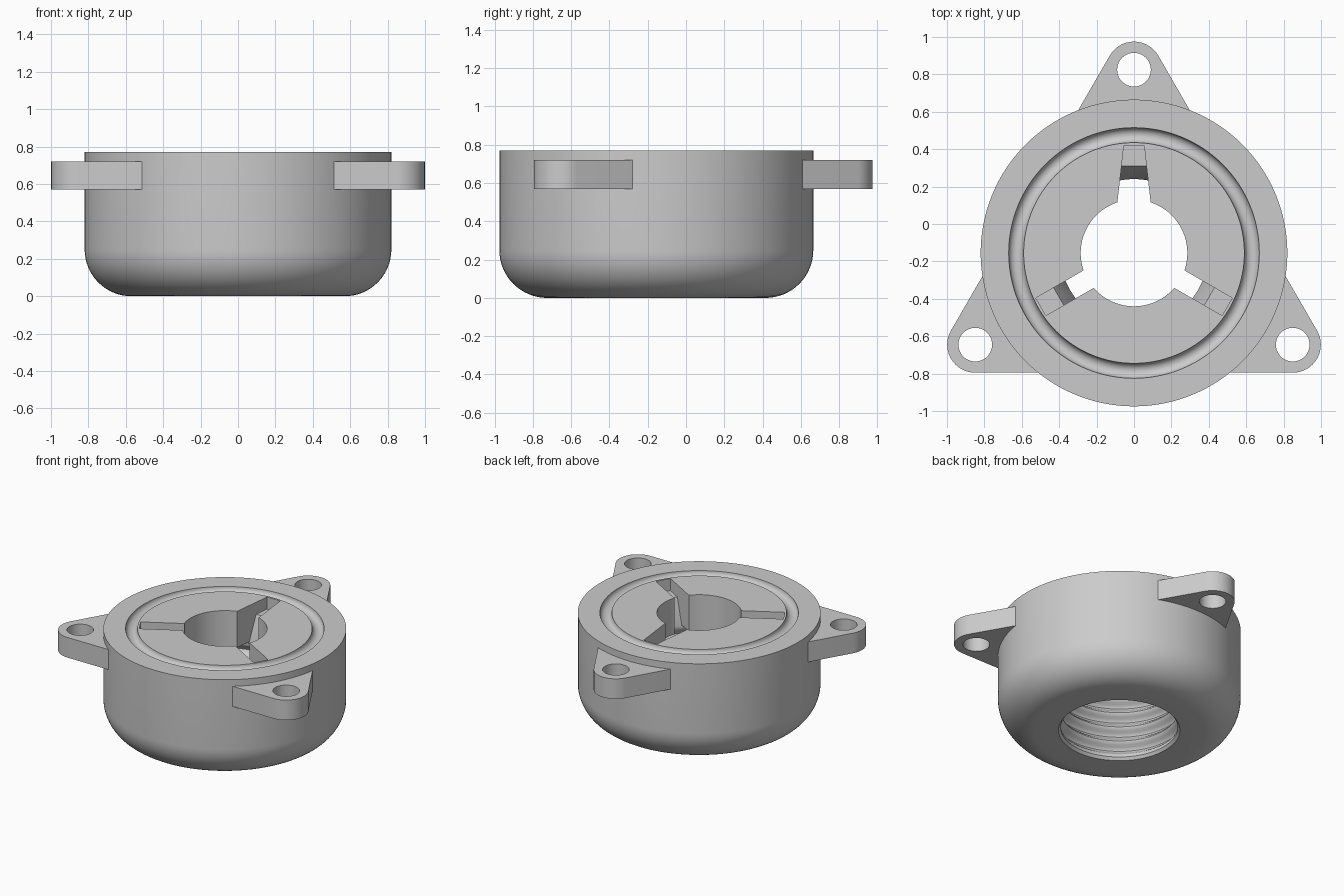
import bpy
import bmesh
from math import pi, sin, cos, radians
from mathutils import Matrix, Vector

cube = bpy.data.objects.get("Cube")
if cube:
    bpy.data.objects.remove(cube, do_unlink=True)

CENTRE = Vector((0, -0.155, 0))   # axis of the round body
ARM_ANGLES = (90, 210, 330)       # three-fold layout of ears and slots
TOP, RADIUS, FILLET = 0.77, 0.82, 0.25
BORE_TOP, HOLE_R = 0.50, 0.285

grey = bpy.data.materials.new("plain grey")
grey.use_nodes = True
grey.diffuse_color = (0.6, 0.6, 0.6, 1)
grey.node_tree.nodes["Principled BSDF"].inputs["Base Color"].default_value = (0.6, 0.6, 0.6, 1)


def finish(bm, name, angle=0):
    """Turn a bmesh into an object placed on the body axis."""
    bmesh.ops.remove_doubles(bm, verts=bm.verts, dist=1e-5)
    bmesh.ops.recalc_face_normals(bm, faces=bm.faces)
    bm.transform(Matrix.Translation(CENTRE) @ Matrix.Rotation(radians(angle), 4, 'Z'))
    mesh = bpy.data.meshes.new(name)
    bm.to_mesh(mesh)
    bm.free()
    mesh.materials.append(grey)
    obj = bpy.data.objects.new(name, mesh)
    bpy.context.collection.objects.link(obj)
    return obj


def lathe(name, profile, steps=128):
    """Revolve a closed (radius, z) outline."""
    bm = bmesh.new()
    verts = [bm.verts.new((r, 0, z)) for r, z in profile]
    edges = [bm.edges.new((v, verts[i - 1])) for i, v in enumerate(verts)]
    bmesh.ops.spin(bm, geom=verts + edges, cent=(0, 0, 0), axis=(0, 0, 1),
                   angle=2 * pi, steps=steps, use_merge=True)
    return finish(bm, name)


def bridge(name, lower, upper, angle=0):
    """Solid between two matching outlines."""
    bm = bmesh.new()
    a = [bm.verts.new(p) for p in lower]
    b = [bm.verts.new(p) for p in upper]
    bm.faces.new(a)
    bm.faces.new(b)
    for i in range(len(a)):
        bm.faces.new((a[i - 1], a[i], b[i], b[i - 1]))
    return finish(bm, name, angle)


def prism(name, outline, z0, z1, angle):
    return bridge(name, [(x, y, z0) for x, y in outline],
                  [(x, y, z1) for x, y in outline], angle)


def combine(target, tool, operation):
    mod = target.modifiers.new(operation.lower(), 'BOOLEAN')
    mod.operation, mod.object, mod.solver = operation, tool, 'EXACT'
    bpy.context.view_layer.objects.active = target
    bpy.ops.object.modifier_apply(modifier=mod.name)
    bpy.data.objects.remove(tool, do_unlink=True)


# Body outline: rounded bottom, flat top with ring groove, hole, threaded bore
outline = []
for i in range(17):
    a = pi / 2 * i / 16
    outline.append((RADIUS - FILLET + FILLET * sin(a), FILLET - FILLET * cos(a)))
outline.append((RADIUS, TOP))
for i in range(17):
    a = pi * i / 16
    outline.append((0.63 + 0.04 * cos(a), TOP - 0.04 * sin(a)))
outline += [(HOLE_R, TOP), (HOLE_R, BORE_TOP), (0.395, BORE_TOP)]
THREADS, PER_TURN, PITCH = 4, 10, 0.11
for i in range(THREADS * PER_TURN + 1):
    t = i / PER_TURN
    outline.append((0.418 - 0.023 * cos(2 * pi * t), 0.475 - PITCH * t))
outline += [(0.395, 0.02), (0.41, 0)]
body = lathe("fitting_body", outline)

# Mounting ears with tangent sides and a bolt hole each
EAR_AT, EAR_R, SIDE = 0.98, 0.15, 0.42
arc = [(EAR_AT + EAR_R * cos(a), EAR_R * sin(a))
       for a in (radians(-60 + 5 * i) for i in range(25))]
dx, dy = SIDE * sin(radians(60)), SIDE * cos(radians(60))
ear_outline = [(arc[0][0] - dx, arc[0][1] - dy)] + arc + [(arc[-1][0] - dx, arc[-1][1] + dy)]
bolt_hole = [(EAR_AT + 0.09 * cos(2 * pi * i / 48), 0.09 * sin(2 * pi * i / 48))
             for i in range(48)]
for angle in ARM_ANGLES:
    ear = prism("ear", ear_outline, 0.57, 0.72, angle)
    combine(ear, prism("bolt_cutter", bolt_hole, 0.5, 0.8, angle), 'DIFFERENCE')
    combine(body, ear, 'UNION')

# Radial slots with a ledge sloping down to the bore; the back one flares inward
slot_side = [(0.2, 0.85), (0.575, 0.85), (0.575, 0.68), (0.465, 0.68), (0.38, 0.46), (0.2, 0.46)]
for angle in ARM_ANGLES:
    flare = 0.115 if angle == 90 else 0
    halves = [0.054 + flare * (0.575 - r) for r, z in slot_side]
    cutter = bridge("slot_cutter",
                    [(r, -h, z) for (r, z), h in zip(slot_side, halves)],
                    [(r, h, z) for (r, z), h in zip(slot_side, halves)], angle)
    combine(body, cutter, 'DIFFERENCE')

# Smooth curved walls, crisp edges
bpy.ops.object.select_all(action='DESELECT')
body.select_set(True)
bpy.context.view_layer.objects.active = body
bpy.ops.object.shade_smooth_by_angle(angle=radians(30))
